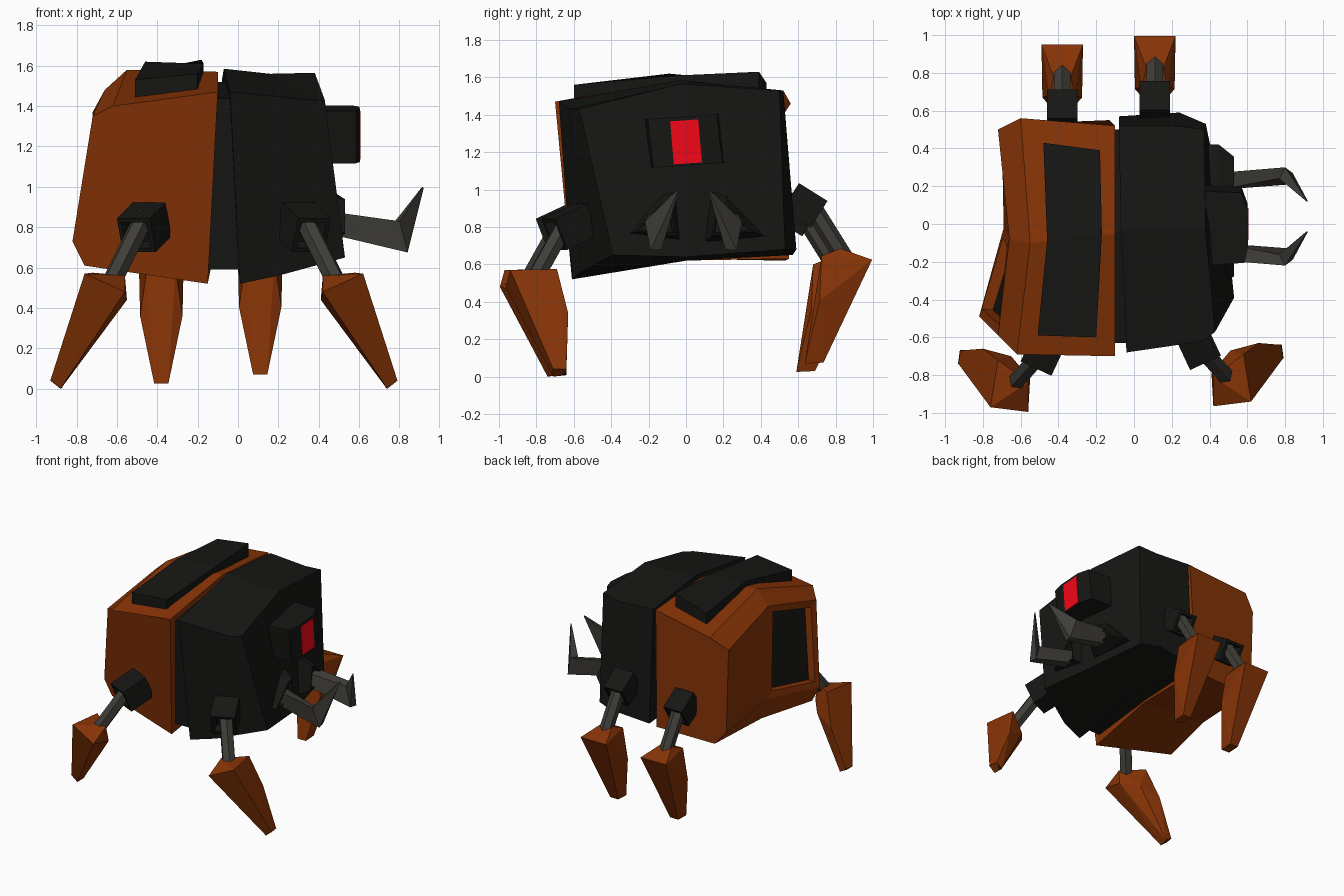
import bpy, bmesh
from mathutils import Vector

if "Cube" in bpy.data.objects:
    bpy.data.objects.remove(bpy.data.objects["Cube"])


def material(name, rgb):
    m = bpy.data.materials.new(name)
    m.diffuse_color = (*rgb, 1)
    m.use_nodes = True
    m.node_tree.nodes["Principled BSDF"].inputs["Base Color"].default_value = m.diffuse_color
    return m


ORANGE = material("orange", (0.24, 0.034, 0.002))
BLACK = material("black", (0.008, 0.008, 0.007))
STEEL = material("steel", (0.05, 0.047, 0.04))
RED = material("red", (0.9, 0.002, 0.009))


def finish(name, bm, *mats):
    me = bpy.data.meshes.new(name)
    bmesh.ops.recalc_face_normals(bm, faces=bm.faces)
    bm.to_mesh(me)
    bm.free()
    for m in mats:
        me.materials.append(m)
    ob = bpy.data.objects.new(name, me)
    bpy.context.collection.objects.link(ob)
    return ob


def loft(sections):
    """Closed skin through point rings with equal counts; returns bmesh and side faces."""
    bm = bmesh.new()
    rings = [[bm.verts.new(p) for p in s] for s in sections]
    n = len(rings[0])
    sides = {}
    for k in range(len(rings) - 1):
        a, b = rings[k], rings[k + 1]
        for i in range(n):
            j = (i + 1) % n
            sides[k, i] = bm.faces.new((a[i], a[j], b[j], b[i]))
    bm.faces.new(rings[0])
    bm.faces.new(rings[-1])
    bmesh.ops.recalc_face_normals(bm, faces=bm.faces)
    return bm, sides


def hull(name, pts, mat):
    bm = bmesh.new()
    for p in pts:
        bm.verts.new(p)
    bmesh.ops.convex_hull(bm, input=bm.verts)
    bmesh.ops.dissolve_limit(bm, angle_limit=0.02, verts=bm.verts, edges=bm.edges)
    return finish(name, bm, mat)


def aim(bm, a, d):
    q = Vector(d).to_track_quat('Z', 'Y')
    for v in bm.verts:
        v.co = q @ v.co + Vector(a)


def strut(name, a, b, r=0.05):
    bm = bmesh.new()
    d = Vector(b) - Vector(a)
    bmesh.ops.create_cone(bm, cap_ends=True, segments=6, radius1=r, radius2=r, depth=d.length)
    aim(bm, (Vector(a) + Vector(b)) / 2, d)
    finish(name, bm, STEEL)


def socket(name, c, d, size=(0.18, 0.18, 0.2)):
    bm = bmesh.new()
    bmesh.ops.create_cube(bm, size=1)
    bmesh.ops.scale(bm, vec=size, verts=bm.verts)
    top = max(bm.faces, key=lambda f: f.calc_center_median().z)
    bmesh.ops.inset_individual(bm, faces=[top], thickness=0.03)
    bmesh.ops.inset_individual(bm, faces=[top], thickness=0.012, depth=-0.06)
    aim(bm, c, d)
    finish(name, bm, BLACK)


# Rear orange shell with a recessed dark side window
bm, sides = loft([
    [(-0.15, -0.61, 0.52), (-0.10, -0.70, 1.47), (-0.62, -0.69, 1.40),
     (-0.72, -0.59, 1.35), (-0.82, -0.49, 0.73), (-0.76, -0.48, 0.61)],
    [(-0.13, -0.05, 0.62), (-0.10, -0.05, 1.57), (-0.55, -0.10, 1.58),
     (-0.66, -0.08, 1.48), (-0.69, -0.02, 0.78), (-0.66, 0.0, 0.63)],
    [(-0.13, 0.55, 0.63), (-0.10, 0.52, 1.53), (-0.60, 0.56, 1.46),
     (-0.72, 0.50, 1.37), (-0.70, 0.50, 0.72), (-0.62, 0.53, 0.62)],
])
win = sides[0, 3]
bmesh.ops.inset_individual(bm, faces=[win], thickness=0.07)
bmesh.ops.inset_individual(bm, faces=[win], thickness=0.004, depth=-0.06)
win.material_index = 1
finish("rear_shell", bm, ORANGE, BLACK)

# Front black shell
bm, _ = loft([
    [(0.01, -0.61, 0.52), (-0.04, -0.68, 1.47), (0.37, -0.62, 1.43),
     (0.43, -0.57, 1.43), (0.53, -0.39, 0.65), (0.20, -0.56, 0.56)],
    [(0.00, 0.0, 0.62), (-0.07, -0.03, 1.585), (0.16, -0.03, 1.56),
     (0.38, -0.03, 1.565), (0.49, 0.0, 0.64), (0.25, 0.0, 0.62)],
    [(-0.08, 0.57, 0.65), (-0.08, 0.52, 1.53), (0.22, 0.52, 1.51),
     (0.37, 0.50, 1.53), (0.38, 0.53, 0.68), (0.24, 0.59, 0.68)],
])
finish("front_shell", bm, BLACK)

# Dark core showing in the gap between the shells
bm, _ = loft([[(x, -0.57, 0.59), (x, -0.63, 1.44), (x, -0.04, 1.52), (x, 0.50, 1.46),
               (x, 0.48, 0.66), (x, 0.0, 0.64)] for x in (-0.2, 0.06)])
finish("core", bm, BLACK)

# Bent plate on the rear shell's top
bm, _ = loft([[(xl, yl, zl - 0.1), (xr, yr, zr - 0.1), (xr, yr, zr), (xl, yl, zl)]
              for xl, yl, zl, xr, yr, zr in (
                  (-0.51, -0.59, 1.53, -0.20, -0.60, 1.56),
                  (-0.46, -0.09, 1.62, -0.17, -0.05, 1.61),
                  (-0.48, 0.43, 1.57, -0.18, 0.39, 1.63))])
finish("top_plate", bm, BLACK)

# Eye housing and red lens, slightly tilted
outline = [(0.34, 0.19), (0.57, 0.18), (0.602, 0.09), (0.604, -0.10), (0.585, -0.19), (0.34, -0.21)]
bm, _ = loft([[(x, y + dy, z + 0.07 * y) for x, y in outline]
              for z, dy in ((1.13, 0.015), (1.39, -0.015))])
finish("eye_housing", bm, BLACK)
bm, _ = loft([[(x, y + dy, z + 0.07 * y) for x, y in
               [(0.57, 0.075), (0.607, 0.075), (0.607, -0.075), (0.57, -0.075)]]
              for z, dy in ((1.14, 0.01), (1.37, -0.01))])
finish("eye_lens", bm, RED)

# Pair of pincers with their sockets
for side, f in (("back", lambda y: y), ("front", lambda y: 0.08 - y)):
    base = [(0.14, 0.99), (0.21, 0.97), (0.42, 0.75), (0.10, 0.72)]
    cy, cz = 0.22, 0.83
    bm, sides = loft([[(x, f(cy + (y - cy) * s), cz + (z - cz) * s) for y, z in base]
                      for x, s in ((0.36, 1.0), (0.45, 1.0), (0.53, 0.68))])
    cap = max(bm.faces, key=lambda p: p.calc_center_median().x)
    bmesh.ops.inset_individual(bm, faces=[cap], thickness=0.015)
    bmesh.ops.inset_individual(bm, faces=[cap], thickness=0.005, depth=-0.03)
    finish(side + "_pincer_socket", bm, BLACK)
    rings = [[(0.44, 0.18, 0.87), (0.44, 0.27, 0.88), (0.44, 0.27, 0.77), (0.44, 0.18, 0.77)],
             [(0.77, 0.24, 0.82), (0.80, 0.30, 0.83), (0.84, 0.27, 0.675), (0.83, 0.21, 0.68)],
             [(0.912, 0.12, 1.0), (0.915, 0.125, 1.0), (0.92, 0.122, 0.995), (0.916, 0.118, 0.995)]]
    bm, _ = loft([[(x, f(y), z) for x, y, z in r] for r in rings])
    finish(side + "_pincer", bm, STEEL)

# Front legs, mirrored about x = -0.07
for side, f, dy in (("left", lambda x: x, 0.0), ("right", lambda x: -0.14 - x, 0.03)):
    P = lambda x, y, z: (f(x), y + dy, z)
    socket(f"front_{side}_leg_socket", P(-0.465, -0.65, 0.80),
           (f(-0.35) - f(0), -0.75, -0.35))
    strut(f"front_{side}_leg_strut", P(-0.46, -0.65, 0.86), P(-0.63, -0.84, 0.52))
    hull(f"front_{side}_foot", [P(*p) for p in (
        (-0.76, -0.97, 0.57), (-0.56, -0.995, 0.48), (-0.56, -0.84, 0.56),
        (-0.72, -0.72, 0.575), (-0.55, -0.82, 0.44), (-0.80, -0.66, 0.34),
        (-0.65, -0.70, 0.40),
        (-0.93, -0.74, 0.04), (-0.92, -0.67, 0.04), (-0.87, -0.67, 0.01), (-0.88, -0.74, 0.0))], ORANGE)
    hull(f"front_{side}_foot_tip", [P(*p) for p in (
        (-0.932, -0.742, 0.042), (-0.922, -0.668, 0.042), (-0.868, -0.668, 0.008),
        (-0.878, -0.742, 0.0), (-0.90, -0.70, 0.04))], BLACK)

# Back legs
for side, cx, dy, dz in (("left", -0.38, 0.0, 0.0), ("right", 0.11, 0.045, 0.045)):
    P = lambda x, y, z: (cx + x, y + dy, z + dz)
    socket(f"back_{side}_leg_socket", P(0, 0.59, 0.87), (0, 0.80, -0.5), (0.16, 0.17, 0.18))
    strut(f"back_{side}_leg_strut", P(0, 0.60, 0.91), P(0, 0.80, 0.59))
    hull(f"back_{side}_foot", [P(s * x, y, z) for s in (-1, 1) for x, y, z in (
        (0.045, 0.78, 0.64), (0.11, 0.95, 0.58), (0.07, 0.68, 0.60),
        (0.105, 0.67, 0.36), (0.035, 0.59, 0.025), (0.035, 0.69, 0.03))], ORANGE)
